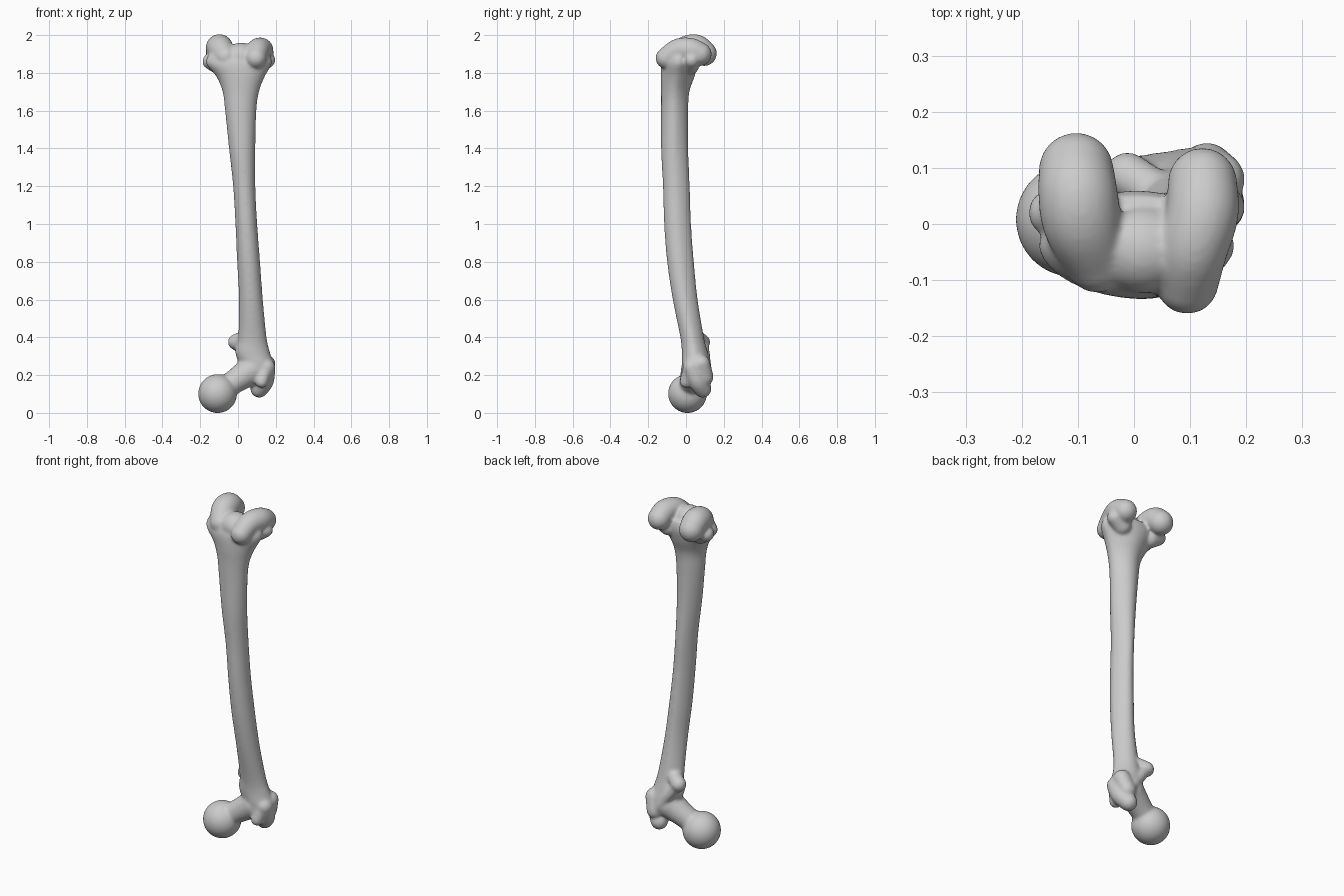
import bpy, bmesh, math
from mathutils import Vector, Matrix

cube = bpy.data.objects.get("Cube")
if cube:
    bpy.data.objects.remove(cube, do_unlink=True)

SIDES = 32
bm = bmesh.new()


def skin(rings):
    """Close a list of point rings into a solid."""
    loops = [[bm.verts.new(p) for p in ring] for ring in rings]
    for a, b in zip(loops, loops[1:]):
        for i in range(SIDES):
            j = (i + 1) % SIDES
            bm.faces.new((a[i], a[j], b[j], b[i]))
    bm.faces.new(loops[0][::-1])
    bm.faces.new(loops[-1])


def spline(keys, steps):
    """Smooth interpolation through tuples of any length."""
    keys = [Vector(k) for k in keys]
    out = []
    for i in range(len(keys) - 1):
        p0, p1, p2, p3 = keys[max(i - 1, 0)], keys[i], keys[i + 1], keys[min(i + 2, len(keys) - 1)]
        for s in range(steps):
            t = s / steps
            out.append(0.5 * (2 * p1 + (p2 - p0) * t + (2 * p0 - 5 * p1 + 4 * p2 - p3) * t * t
                              + (3 * p1 - p0 - 3 * p2 + p3) * t ** 3))
    return out + [keys[-1]]


def ball(x, y, z, r, scale=(1, 1, 1)):
    bmesh.ops.create_icosphere(bm, subdivisions=4, radius=r,
                               matrix=Matrix.Translation((x, y, z)) @ Matrix.Diagonal((*scale, 1)))


def limb(*keys):
    """Round-ended tube through (x, y, z, radius) keys."""
    path = spline(keys, 6)
    rings = []
    for i, p in enumerate(path):
        tangent = (path[min(i + 1, len(path) - 1)] - path[max(i - 1, 0)]).xyz
        turn = tangent.to_track_quat('Z', 'Y')
        rings.append([p.xyz + turn @ Vector((p[3] * math.cos(a), p[3] * math.sin(a), 0))
                      for a in (2 * math.pi * k / SIDES for k in range(SIDES))])
    skin(rings)
    ball(*path[0])
    ball(*path[-1])


# Shaft: z, then x and y limits of each section, narrowing to a ridge at the back
sections = [
    (.18, .04, .185, -.01, .12), (.25, .01, .19, -.02, .13), (.32, -.015, .17, -.022, .115),
    (.4, 0, .152, -.03, .095), (.6, .005, .132, -.07, .062), (.8, -.005, .117, -.1, .042),
    (1, -.014, .102, -.116, .027), (1.2, -.026, .092, -.122, .02), (1.4, -.048, .092, -.132, .012),
    (1.6, -.069, .098, -.132, .012), (1.7, -.082, .112, -.132, .018), (1.78, -.115, .142, -.134, .045),
    (1.85, -.17, .18, -.13, .06), (1.9, -.155, .17, -.11, .05)]
rings = []
for z, x0, x1, y0, y1 in spline(sections, 6):
    ring = []
    for k in range(SIDES):
        a = 2 * math.pi * k / SIDES
        c, s = math.cos(a), math.sin(a)
        ring.append(((x0 + x1) / 2 + (x1 - x0) / 2 * c * (1 - .2 * max(s, 0)),
                     (y0 + y1) / 2 + (y1 - y0) / 2 * s, z))
    rings.append(ring)
skin(rings)

# Ball head and neck
ball(-.108, .008, .102, .103)
limb((-.1, .01, .11, .06), (-.02, .03, .165, .064), (.07, .05, .225, .078))

# Large trochanter with its front ridge and back crest
limb((.15, .03, .24, .048), (.14, .06, .17, .05), (.112, .088, .127, .047))
limb((.15, .08, .26, .048), (.13, .1, .19, .046))
limb((.14, .02, .22, .04), (.125, .0, .165, .034))
limb((-.01, .088, .37, .032), (.06, .1, .28, .03), (.12, .11, .2, .03))

# Small trochanter
limb((.04, .055, .4, .04), (-.012, .086, .375, .042))

# Two condyles, the bridge between them, and the side bumps
limb((-.065, -.065, 1.885, .058), (-.092, 0, 1.925, .07), (-.1, .055, 1.932, .071), (-.103, .096, 1.903, .067))
limb((.095, -.105, 1.878, .056), (.105, -.045, 1.918, .062), (.122, .02, 1.921, .065), (.122, .074, 1.9, .062))
ball(.015, -.045, 1.885, .075, (1.1, 1.05, 1))
limb((-.1, .01, 1.84, .05), (-.147, .02, 1.86, .042))
limb((.1, .02, 1.84, .05), (.156, .03, 1.868, .042))

mesh = bpy.data.meshes.new("thigh_bone")
bm.to_mesh(mesh)
bm.free()
bone = bpy.data.objects.new("thigh_bone", mesh)
bpy.context.scene.collection.objects.link(bone)

# Fuse the parts into one soft surface
fuse = bone.modifiers.new("fuse", 'REMESH')
fuse.mode = 'VOXEL'
fuse.voxel_size = .007
fuse.use_smooth_shade = True
soften = bone.modifiers.new("soften", 'SMOOTH')
soften.factor = .5
soften.iterations = 14

# Bone colour
mat = bpy.data.materials.new("bone_grey")
mat.use_nodes = True
colour = (.6, .6, .6, 1)
mat.diffuse_color = colour
mat.node_tree.nodes["Principled BSDF"].inputs["Base Color"].default_value = colour
mesh.materials.append(mat)
